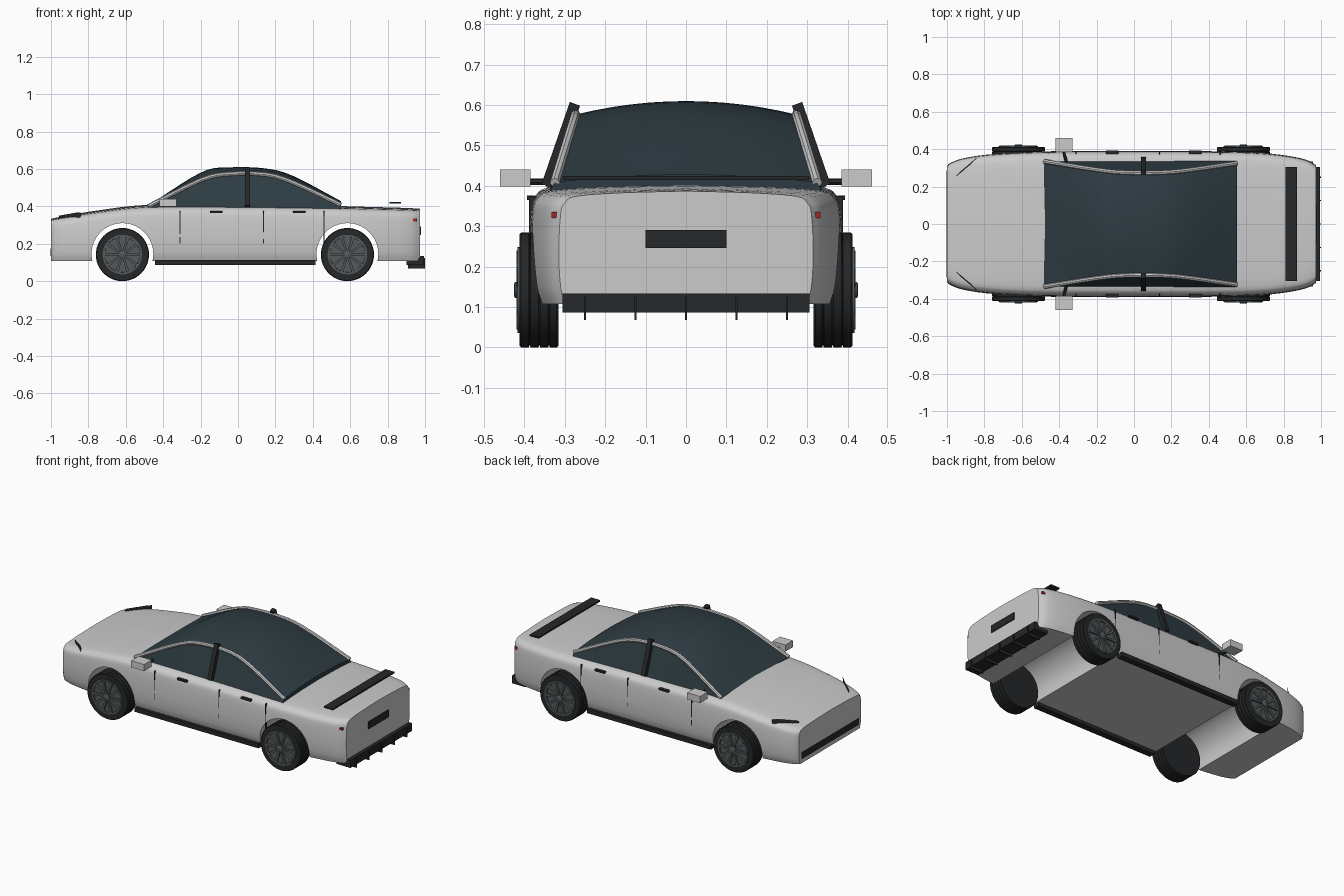
import bpy, bmesh, math
from mathutils import Vector

if "Cube" in bpy.data.objects:
    bpy.data.objects.remove(bpy.data.objects["Cube"])


def material(name, *rgb):
    m = bpy.data.materials.new(name)
    m.diffuse_color = (*rgb, 1)
    m.use_nodes = True
    m.node_tree.nodes["Principled BSDF"].inputs["Base Color"].default_value = m.diffuse_color
    return m


DARK = material("dark_trim", 0.018, 0.02, 0.022)
GLASS = material("tinted_glass", 0.027, 0.045, 0.055)
RIM = material("rim_metal", 0.09, 0.1, 0.105)
RED = material("red_lamp", 0.35, 0.02, 0.02)


def finish(name, bm, mat=None, mirror=False, angle=None):
    bmesh.ops.recalc_face_normals(bm, faces=bm.faces)
    me = bpy.data.meshes.new(name)
    bm.to_mesh(me)
    bm.free()
    o = bpy.data.objects.new(name, me)
    bpy.context.collection.objects.link(o)
    if mat:
        me.materials.append(mat)
    if mirror:
        m = o.modifiers.new("mirror", 'MIRROR')
        m.use_axis = (False, True, False)
    if angle:
        smooth(o, angle)
    return o


def smooth(o, angle):
    bpy.ops.object.select_all(action='DESELECT')
    o.select_set(True)
    bpy.context.view_layer.objects.active = o
    bpy.ops.object.shade_smooth_by_angle(angle=math.radians(angle))


def spline(pts, n):
    """Catmull-Rom samples through points, n per span."""
    p = [Vector(q) for q in pts]
    p = [2 * p[0] - p[1]] + p + [2 * p[-1] - p[-2]]
    out = []
    for i in range(1, len(p) - 2):
        a, b, c, d = p[i - 1:i + 3]
        for k in range(n):
            t = k / n
            out.append(0.5 * (2 * b + (c - a) * t + (2 * a - 5 * b + 4 * c - d) * t * t
                              + (3 * b - a - 3 * c + d) * t ** 3))
    return out + [p[-2]]


def skin(bm, rings, caps=True):
    vr = [[bm.verts.new(v) for v in r] for r in rings]
    n = len(vr[0])
    for a, b in zip(vr, vr[1:]):
        for i in range(n):
            bm.faces.new((a[i], a[(i + 1) % n], b[(i + 1) % n], b[i]))
    if caps:
        bm.faces.new(vr[0])
        bm.faces.new(vr[-1])


def box(name, x, y, z, mat=None, mirror=False):
    bm = bmesh.new()
    skin(bm, [[(q, y[0], z[0]), (q, y[1], z[0]), (q, y[1], z[1]), (q, y[0], z[1])] for q in x])
    return finish(name, bm, mat, mirror)


def tube(name, path, r, sides, mat=None):
    bm = bmesh.new()
    path = [Vector(p) for p in path]
    rings = []
    for i, p in enumerate(path):
        t = (path[min(i + 1, len(path) - 1)] - path[max(i - 1, 0)]).normalized()
        u = t.cross(Vector((0, 1, 0.3))).normalized()
        v = t.cross(u)
        rings.append([p + r * (u * math.cos(a) + v * math.sin(a)) for a in
                      [math.tau * (k + 0.5) / sides for k in range(sides)]])
    skin(bm, rings)
    return finish(name, bm, mat, True, 40)


def lathe(name, profile, cx, cz, mat=None, mirror=True, seg=48):
    bm = bmesh.new()
    skin(bm, [[(cx + r * math.cos(a), y, cz + r * math.sin(a)) for a in
               [math.tau * k / seg for k in range(seg)]] for r, y in profile])
    return finish(name, bm, mat, mirror, 35)


# Body shell: stations (x, half width, top) with one shared cross-section
BOT = 0.108
stations = spline([(-1, .31, .333), (-.975, .33, .339), (-.9, .354, .353), (-.75, .374, .378),
                   (-.48, .387, .408), (0, .389, .408), (.5, .387, .402), (.7, .379, .397),
                   (.85, .36, .393), (.93, .34, .390), (.972, .315, .387)], 4)
half = [Vector((.95, 0))] + spline([(.95, 0), (.985, .15), (1, .45), (.985, .8), (.95, .9),
                                    (.86, .955), (.5, .985), (0, 1)], 3)[1:]
section = half + [Vector((-p.x, p.y)) for p in reversed(half[:-1])]
bm = bmesh.new()
skin(bm, [[(x, p.x * w, BOT + p.y * (top - BOT)) for p in section] for x, w, top in stations])
body = finish("body_shell", bm)

# Wheel arches cut right across the body
AXLES = (-.618, .585)
for cx in AXLES:
    cutter = lathe("arch_cutter", [(.165, -.6), (.165, .6)], cx, .145, mirror=False, seg=64)
    cutter.hide_render = True
    m = body.modifiers.new("arch", 'BOOLEAN')
    m.operation, m.object, m.solver = 'DIFFERENCE', cutter, 'EXACT'
    bpy.context.view_layer.objects.active = body
    bpy.ops.object.modifier_apply(modifier=m.name)
    bpy.data.objects.remove(cutter)
smooth(body, 35)

# Cabin glass: stations (x, edge y, edge z, crown z), leaning sides down to the beltline
cabin = [(-.48, .335, .40), (-.2, .29, .54), (-.05, .275, .573), (.15, .275, .57),
         (.3, .289, .525), (.55, .325, .408)]
crown = (.405, .58, .608, .602, .56, .428)
bm = bmesh.new()
rings = []
for (x, y, z), c in zip(spline(cabin, 5), spline([(c, 0, 0) for c in crown], 5)):
    arc = [(x, y * k / 6, z + (c.x - z) * (1 - (k / 6) ** 2)) for k in range(6, -7, -1)]
    rings.append([(x, .338, .385)] + arc + [(x, -.338, .385)])
skin(bm, rings)
finish("cabin_glass", bm, GLASS, angle=25)

# Roof rails and door pillars
tube("roof_rail", spline(cabin, 3), .012, 8)
tube("door_pillar", [(.05, .345, .40), (.05, .275, .603)], .019, 4, DARK)

# Wheels
for cx, end in zip(AXLES, ("front", "rear")):
    tread = [(.1, .316), (.138, .316), (.142, .32)]
    for g in (.339, .363, .387):
        tread += [(.142, g - .002), (.137, g - .001), (.137, g + .001), (.142, g + .002)]
    lathe(end + "_tyre", tread + [(.142, .408), (.138, .412), (.105, .412), (.1, .40)], cx, .142, DARK)
    lathe(end + "_rim_ring", [(.106, .40), (.106, .417), (.095, .417), (.093, .40)], cx, .142, RIM)
    lathe(end + "_rim_dish", [(.096, .40), (.096, .409)], cx, .142, RIM)
    lathe(end + "_hub", [(.02, .405), (.02, .423), (.015, .426)], cx, .142, RIM, seg=20)
    bm = bmesh.new()
    for k in range(10):
        a = math.tau * k / 10
        d, s = Vector((math.cos(a), 0, math.sin(a))), Vector((-math.sin(a), 0, math.cos(a)))
        c = Vector((cx, 0, .142))
        skin(bm, [[c + d * r + s * w * q + Vector((0, y, 0)) for q, y in
                   ((-1, .405), (1, .405), (1, .42), (-1, .42))] for r, w in ((.015, .005), (.1, .008))])
    finish(end + "_spokes", bm, RIM, True)

# Wing mirrors
box("mirror_housing", (-.42, -.33), (.385, .46), (.398, .44), mirror=True)
tube("mirror_arm", [(-.36, .325, .41), (-.377, .39, .41)], .008, 6, DARK)

# Lamps, following the nose corners
bm = bmesh.new()
skin(bm, [[(x - .015, y - .015, z - .012), (x + .012, y + .014, z - .012),
           (x + .012, y + .012, z + .012), (x - .012, y - .012, z + .012)]
          for x, y, z in ((-.945, .262, .338), (-.855, .338, .354))])
finish("headlight", bm, DARK, True)
box("tail_lamp", (.935, .957), (.318, .333), (.32, .335), RED, True)

# Front grille, rear plate, spoiler and diffuser
box("front_grille", (-1.003, -.98), (-.285, .285), (.135, .175), DARK)
box("rear_plate", (.96, .978), (-.1, .1), (.246, .291), DARK)
box("spoiler", (.81, .872), (-.305, .305), (.414, .424), DARK)
box("diffuser", (.90, .995), (-.306, .306), (.086, .134), DARK)
for i in range(5):
    y = (i - 2) * .125
    box("diffuser_fin", (.91, 1.0), (y - .003, y + .003), (.068, .125), DARK)

# Side skirts, door handles and shut lines
box("side_skirt", (-.445, .415), (.35, .39), (.086, .113), DARK, True)
for x in (-.117, .327):
    box("door_handle", (x - .033, x + .033), (.375, .393), (.365, .376), DARK, True)
for x in (-.31, .137, .46):
    box("door_line", (x - .002, x + .002), (.37, .3885), (.2, .375), DARK, True)
